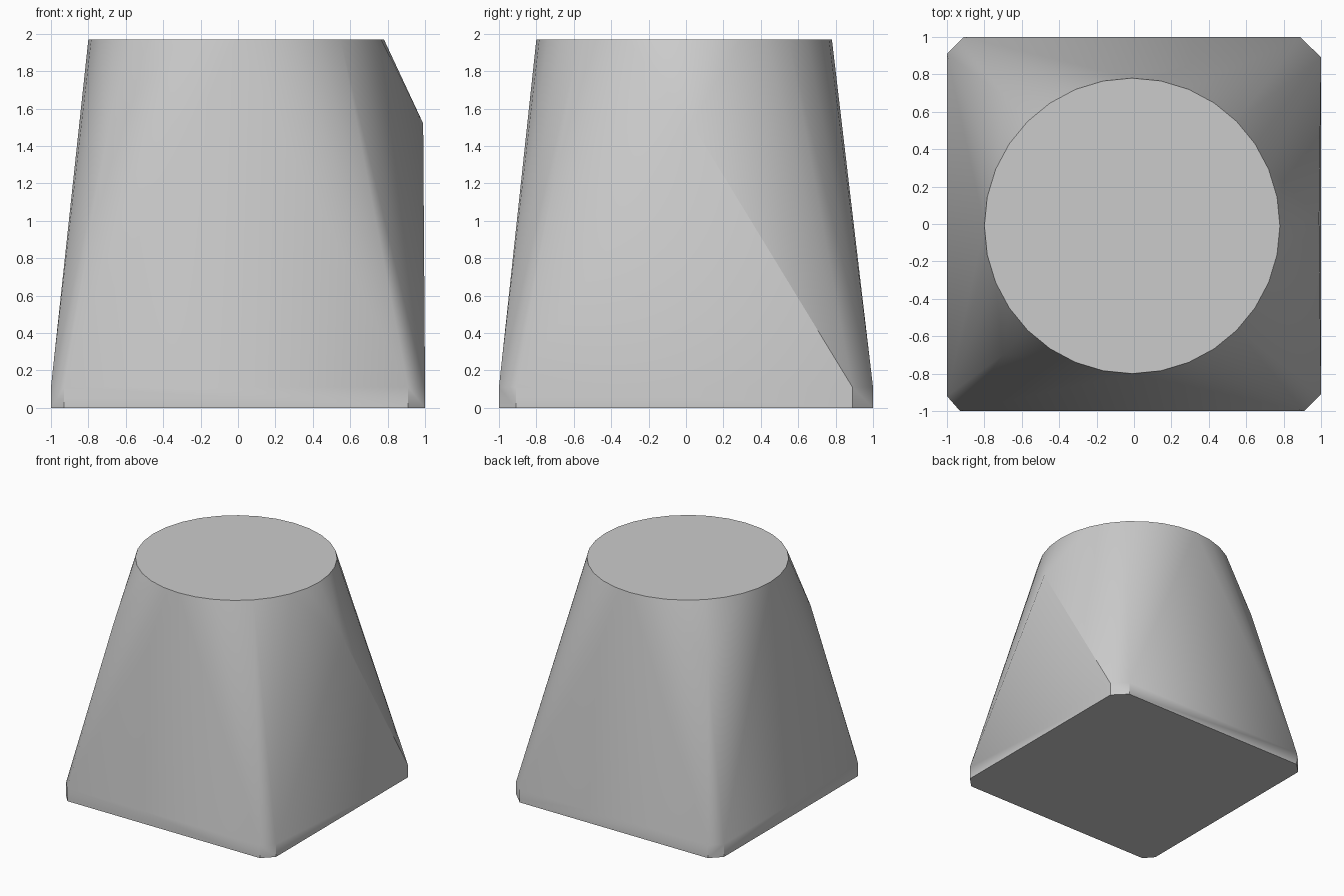
import bpy, bmesh
from math import cos, sin, pi, radians

old = bpy.data.objects.get("Cube")
if old:
    bpy.data.objects.remove(old, do_unlink=True)

# Plain grey material
GREY = (0.6, 0.6, 0.6, 1)
mat = bpy.data.materials.new("plain grey")
mat.use_nodes = True
mat.diffuse_color = GREY
mat.node_tree.nodes["Principled BSDF"].inputs["Base Color"].default_value = GREY

# Square foot with clipped corners, round top, and three shoulder points
FOOT = [(-0.93, -1), (0.91, -1), (1, -0.91), (1, 0.89),
        (0.89, 1), (-0.91, 1), (-1, 0.91), (-1, -0.92)]
SHOULDERS = [(0.99, 0.03, 1.52), (-0.7, -0.7, 1.48), (-0.69, 0.68, 1.48)]
TOP_Z, TOP_R, SIDES = 1.97, 0.79, 32

points = [(x, y, z) for z in (0, 0.11) for x, y in FOOT] + SHOULDERS
points += [(TOP_R * cos(2 * pi * i / SIDES) - 0.01,
            TOP_R * sin(2 * pi * i / SIDES) - 0.01, TOP_Z) for i in range(SIDES)]

# Stretch one tight skin over all the points
bm = bmesh.new()
for p in points:
    bm.verts.new(p)
bmesh.ops.convex_hull(bm, input=bm.verts[:])
bmesh.ops.dissolve_limit(bm, angle_limit=radians(0.1), verts=bm.verts[:], edges=bm.edges[:])
bmesh.ops.recalc_face_normals(bm, faces=bm.faces[:])
mesh = bpy.data.meshes.new("tapered_block")
bm.to_mesh(mesh)
bm.free()
mesh.materials.append(mat)

block = bpy.data.objects.new("tapered_block", mesh)
bpy.context.collection.objects.link(block)
bpy.context.view_layer.objects.active = block
block.select_set(True)
bpy.ops.object.shade_smooth_by_angle(angle=radians(30))
